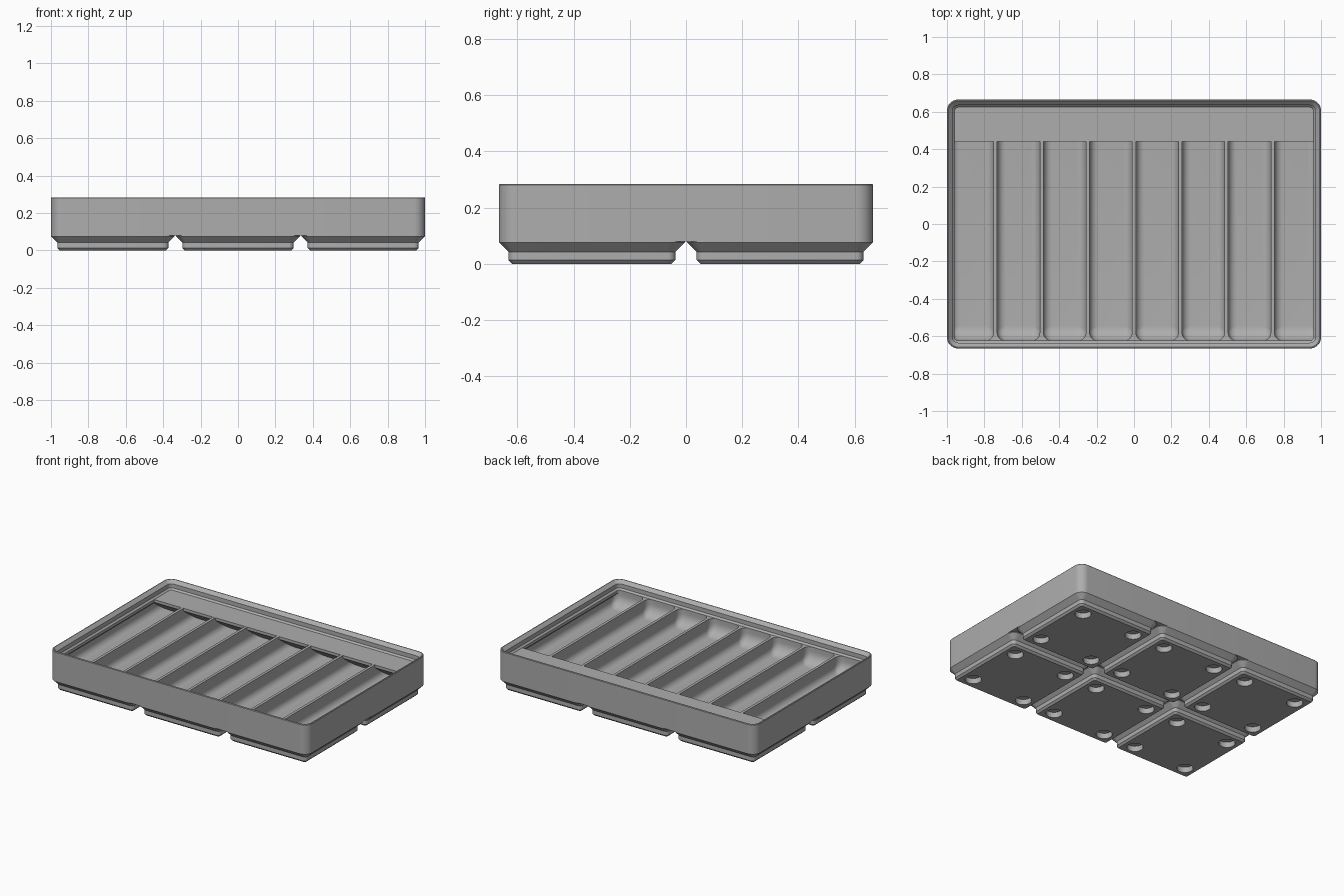
import bpy, bmesh, math
from mathutils import Matrix

if "Cube" in bpy.data.objects:
    bpy.data.objects.remove(bpy.data.objects["Cube"], do_unlink=True)

S = 2 / 125.5              # millimetres to model units
HX, HY, CORNER = 62.75, 41.75, 3.75
PITCH, FLOOR, RIM = 42, 7, 14

grey = bpy.data.materials.new("plain_grey")
grey.use_nodes = True
grey.diffuse_color = (0.42, 0.42, 0.42, 1)
grey.node_tree.nodes["Principled BSDF"].inputs["Base Color"].default_value = grey.diffuse_color


def rounded_ring(bm, x0, x1, y0, y1, r, z, steps=8):
    """Loop of vertices round a rectangle with rounded corners."""
    centres = ((x1 - r, y1 - r), (x0 + r, y1 - r), (x0 + r, y0 + r), (x1 - r, y0 + r))
    verts = []
    for quarter, (cx, cy) in enumerate(centres):
        for i in range(steps + 1):
            a = (quarter + i / steps) * math.pi / 2
            verts.append(bm.verts.new((cx + r * math.cos(a), cy + r * math.sin(a), z)))
    return verts


def loft(bm, sections, closed=False):
    """Skin rounded rectangles; cap the ends, or join last to first."""
    rings = [rounded_ring(bm, *s) for s in sections]
    pairs = list(zip(rings, rings[1:]))
    if closed:
        pairs.append((rings[-1], rings[0]))
    else:
        bm.faces.new(rings[0][::-1])
        bm.faces.new(rings[-1])
    for low, high in pairs:
        n = len(low)
        for i in range(n):
            j = (i + 1) % n
            bm.faces.new((low[i], low[j], high[j], high[i]))


def inset_section(inset, z):
    return (inset - HX, HX - inset, inset - HY, HY - inset, max(CORNER - inset, 0.5), z)


def finish(name, bm):
    bmesh.ops.recalc_face_normals(bm, faces=bm.faces)
    bmesh.ops.scale(bm, vec=(S, S, S), verts=bm.verts)
    mesh = bpy.data.meshes.new(name)
    bm.to_mesh(mesh)
    bm.free()
    mesh.materials.append(grey)
    obj = bpy.data.objects.new(name, mesh)
    bpy.context.collection.objects.link(obj)
    return obj


def activate(obj):
    bpy.ops.object.select_all(action='DESELECT')
    obj.select_set(True)
    bpy.context.view_layer.objects.active = obj


def cut(obj, cutter):
    cutter.hide_render = True
    mod = obj.modifiers.new("cut", 'BOOLEAN')
    mod.operation, mod.solver, mod.object = 'DIFFERENCE', 'EXACT', cutter
    activate(obj)
    bpy.ops.object.modifier_apply(modifier=mod.name)
    bpy.data.objects.remove(cutter, do_unlink=True)


# Outer wall with stepped stacking lip and sloped support below it
bm = bmesh.new()
wall_profile = [(0, 5), (0, 17.6), (0.2, 17.85), (0.5, 17.85), (1.9, 16.5), (1.9, 14.7),
                (2.6, 14), (2.6, 12.8), (1.2, 11.4), (0.9, 11.2), (0.9, 5)]
loft(bm, [inset_section(i, z) for i, z in wall_profile], closed=True)
outer_wall = finish("outer_wall", bm)

# Core block that holds the floor and the dividers
bm = bmesh.new()
loft(bm, [inset_section(0.4, 5), inset_section(0.4, RIM)])
dividers = finish("floor_and_dividers", bm)

# Eight compartments with rounded floors and a scooped front
CELLS, CELL_PITCH, DIVIDER = 8, 15.5, 1.2
FILLET, SCOOP = 2.8, 5.0


def cove(h, r):
    return r - math.sqrt(max(r * r - (r - h) ** 2, 0)) if h < r else 0


heights = [SCOOP * (1 - math.cos(i / 10 * math.pi / 2)) for i in range(11)] + [9]
bm = bmesh.new()
for k in range(CELLS):
    mid = (k - (CELLS - 1) / 2) * CELL_PITCH
    half = (CELL_PITCH - DIVIDER) / 2
    sections = []
    for h in heights:
        side, front = cove(h, FILLET), cove(h, SCOOP)
        sections.append((mid - half + side, mid + half - side,
                         2.6 - HY + front, HY - 1.35 - side,
                         max(FILLET - side, 0.1), FLOOR + h))
    loft(bm, sections)
cut(dividers, finish("compartment_cutter", bm))

# Label shelf along the back, with a sloped underside
bm = bmesh.new()
shelf_profile = [(27.7, RIM + 0.02), (27.7, 12.8), (35.7, FLOOR - 0.2),
                 (HY - 1.2, FLOOR - 0.2), (HY - 1.2, RIM + 0.02)]
face = bm.faces.new([bm.verts.new((1.2 - HX, y, z)) for y, z in shelf_profile])
side = bmesh.ops.extrude_face_region(bm, geom=[face])["geom"]
bmesh.ops.translate(bm, vec=(2 * HX - 2.4, 0, 0),
                    verts=[v for v in side if isinstance(v, bmesh.types.BMVert)])
shelf = finish("label_shelf", bm)

# Six stepped feet, each with four round magnet holes
foot_profile = [(17.8, 0.8, 0), (18.6, 1.6, 0.8), (18.6, 1.6, 2.6),
                (20.75, CORNER, 4.75), (20.75, CORNER, 5)]
feet, holes = bmesh.new(), bmesh.new()
for cx in (-PITCH, 0, PITCH):
    for cy in (-PITCH / 2, PITCH / 2):
        loft(feet, [(cx - w, cx + w, cy - w, cy + w, r, z) for w, r, z in foot_profile])
        for sx in (-1, 1):
            for sy in (-1, 1):
                bmesh.ops.create_cone(holes, cap_ends=True, segments=32, radius1=3.25,
                                      radius2=3.25, depth=4.8,
                                      matrix=Matrix.Translation((cx + sx * 13, cy + sy * 13, 0)))
base_feet = finish("base_feet", feet)
cut(base_feet, finish("magnet_hole_cutter", holes))

for obj in (outer_wall, dividers, base_feet):
    activate(obj)
    bpy.ops.object.shade_smooth_by_angle(angle=math.radians(30))
